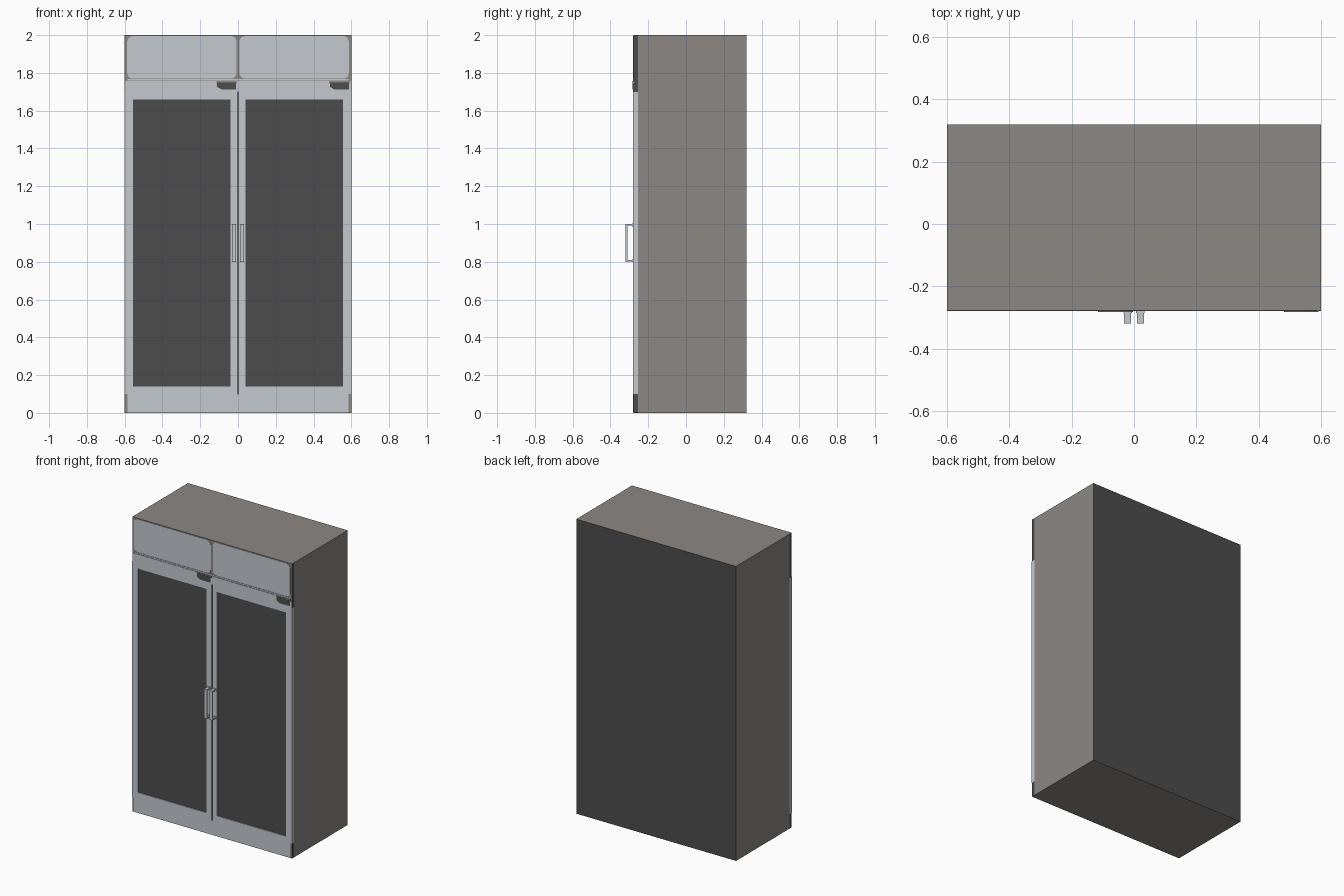
import bpy, bmesh, math

if "Cube" in bpy.data.objects:
    bpy.data.objects.remove(bpy.data.objects["Cube"])


def mat(name, r, g, b):
    m = bpy.data.materials.new(name)
    m.diffuse_color = (r, g, b, 1)
    m.use_nodes = True
    m.node_tree.nodes["Principled BSDF"].inputs["Base Color"].default_value = m.diffuse_color
    return m


TAUPE = mat("taupe cabinet", 0.265, 0.245, 0.228)
SILVER = mat("silver trim", 0.56, 0.59, 0.63)
DARK = mat("dark glass", 0.073, 0.073, 0.073)


def finish(name, bm, mats):
    bmesh.ops.recalc_face_normals(bm, faces=bm.faces)
    me = bpy.data.meshes.new(name)
    bm.to_mesh(me)
    bm.free()
    for m in mats:
        me.materials.append(m)
    ob = bpy.data.objects.new(name, me)
    bpy.context.collection.objects.link(ob)
    return ob


def box_bm(x, y, z):
    bm = bmesh.new()
    bmesh.ops.create_cube(bm, size=1)
    for v in bm.verts:
        v.co = [(r[0] + r[1]) / 2 + c * (r[1] - r[0]) for c, r in zip(v.co, (x, y, z))]
    return bm


def box(name, x, y, z, m):
    return finish(name, box_bm(x, y, z), [m])


def plate(name, pts, y0, y1, m):
    """Outline in x-z extruded from y0 to y1."""
    bm = bmesh.new()
    f = bm.faces.new([bm.verts.new((x, y0, z)) for x, z in pts])
    out = bmesh.ops.extrude_face_region(bm, geom=[f])["geom"]
    for v in out:
        if isinstance(v, bmesh.types.BMVert):
            v.co.y = y1
    return finish(name, bm, [m])


def rounded(x0, x1, z0, z1, r, n=5):
    pts = []
    for i, (cx, cz) in enumerate([(x1 - r, z1 - r), (x0 + r, z1 - r), (x0 + r, z0 + r), (x1 - r, z0 + r)]):
        for k in range(n + 1):
            a = math.pi / 2 * (i + k / n)
            pts.append((cx + r * math.cos(a), cz + r * math.sin(a)))
    return pts


FRONT, BACK, SEAM = -0.28, 0.32, -0.255

# Cabinet body with a dark back
bm = box_bm((-0.6, 0.6), (SEAM, BACK), (0, 2))
bm.normal_update()
for f in bm.faces:
    f.material_index = 1 if f.normal.y > 0.5 else 0
finish("cabinet_body", bm, [TAUPE, DARK])

# Header and kick bases: taupe with dark ends
for name, z in (("header", (1.7, 2)), ("kick_base", (0, 0.1))):
    bm = box_bm((-0.6, 0.6), (FRONT + 0.003, SEAM), z)
    bm.normal_update()
    for f in bm.faces:
        f.material_index = 1 if abs(f.normal.x) > 0.5 else 0
    finish(name, bm, [TAUPE, DARK])

# Kick plate and header lower strip
box("kick_plate", (-0.585, 0.585), (FRONT, FRONT + 0.004), (0.002, 0.1), SILVER)
box("header_strip", (-0.597, 0.597), (FRONT, FRONT + 0.004), (1.7, 1.757), SILVER)
box("header_rail", (-0.585, 0.585), (FRONT, FRONT + 0.004), (1.76, 1.768), SILVER)

for side, s in (("left", -1), ("right", 1)):
    # Rounded header panel
    x0, x1 = sorted((s * 0.008, s * 0.587))
    plate(side + "_header_panel", rounded(x0, x1, 1.77, 1.995, 0.03), FRONT, FRONT + 0.004, SILVER)

    # Door frame with the glass inset into it
    x0, x1 = sorted((s * 0.003, s * 0.6))
    g0, g1 = sorted((s * 0.04, s * 0.555))
    for part, x, z in (("bottom_rail", (x0, x1), (0.1, 0.14)), ("top_rail", (x0, x1), (1.66, 1.7)),
                       ("left_stile", (x0, g0), (0.14, 1.66)), ("right_stile", (g1, x1), (0.14, 1.66))):
        box(f"{side}_door_{part}", x, (FRONT, SEAM), z, SILVER)
    box(side + "_door_glass", (g0, g1), (FRONT + 0.006, SEAM), (0.14, 1.66), DARK)

    # Pull handle: two base plates, two arms, one bar
    c = s * 0.0205
    for end, z in (("lower", 0.805), ("upper", 0.995)):
        box(f"{side}_handle_{end}_foot", (c - 0.014, c + 0.014), (FRONT - 0.006, FRONT),
            (z - 0.007, z + 0.007), SILVER)
        box(f"{side}_handle_{end}_arm", (c - 0.011, c + 0.011), (-0.319, FRONT - 0.005),
            (z - 0.004, z + 0.004), SILVER)
    box(side + "_handle_bar", (c - 0.011, c + 0.011), (-0.32, -0.311), (0.8, 1.0), SILVER)

    # Lock vent in the header strip
    v = -0.01 if s < 0 else 0.587
    box(side + "_vent_surround", (v - 0.105, v + 0.006), (FRONT - 0.002, FRONT), (1.745, 1.757), TAUPE)
    plate(side + "_vent", [(v - 0.1, 1.75), (v, 1.75), (v, 1.712), (v - 0.075, 1.712), (v - 0.1, 1.725)],
          FRONT - 0.003, FRONT, DARK)
